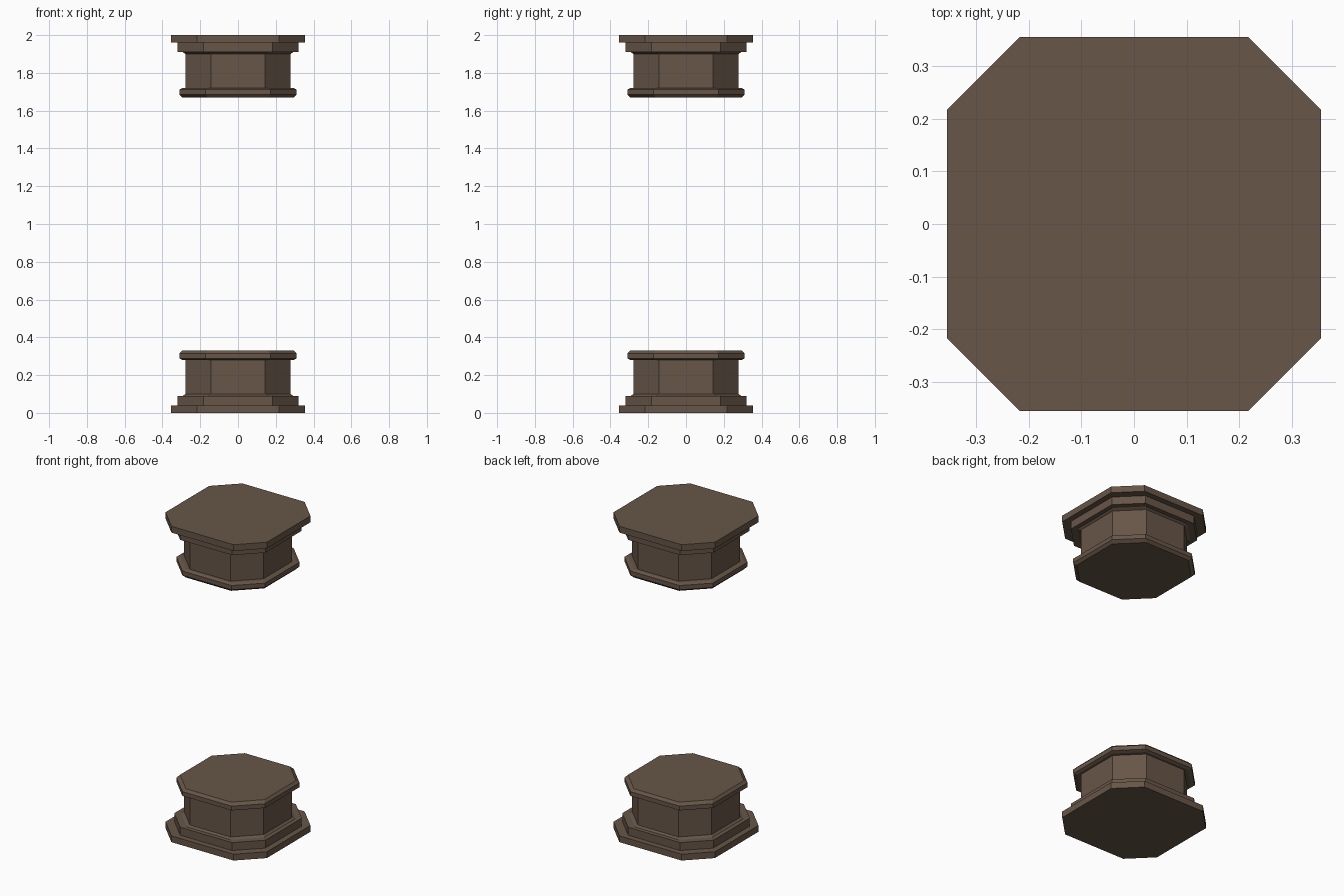
import bpy
import bmesh
from mathutils import Matrix, Vector
from math import pi

cube = bpy.data.objects.get("Cube")
if cube:
    bpy.data.objects.remove(cube)

HEIGHT = 2.0
CORNER = 0.137  # corner cut, equal on every tier

brown = bpy.data.materials.new("dark brown stone")
brown.use_nodes = True
colour = (0.135, 0.092, 0.064, 1)
brown.diffuse_color = colour
brown.node_tree.nodes["Principled BSDF"].inputs["Base Color"].default_value = colour


def octagon(bm, half, z):
    """Ring of a square with cut corners, counter-clockwise."""
    s = half - CORNER
    ring = []
    for quarter in range(4):
        turn = Matrix.Rotation(quarter * pi / 2, 3, "Z")
        for y in (-s, s):
            ring.append(bm.verts.new(turn @ Vector((half, y, z))))
    return ring


def tier(name, profile, flip):
    """Loft octagons through (half width, height) pairs."""
    bm = bmesh.new()
    rings = [octagon(bm, h, HEIGHT - z if flip else z) for h, z in profile]
    for low, high in zip(rings, rings[1:]):
        for i in range(8):
            j = (i + 1) % 8
            bm.faces.new((low[i], low[j], high[j], high[i]))
    bm.faces.new(rings[0])
    bm.faces.new(rings[-1])
    bmesh.ops.recalc_face_normals(bm, faces=bm.faces)
    mesh = bpy.data.meshes.new(name)
    bm.to_mesh(mesh)
    bm.free()
    mesh.materials.append(brown)
    bpy.context.collection.objects.link(bpy.data.objects.new(name, mesh))


# Tiers from the outer plate inwards, shared by the base and the capital
TIERS = {
    "plate": [(0.355, 0), (0.355, 0.04)],
    "step": [(0.319, 0.04), (0.319, 0.09)],
    "drum": [(0.292, 0.09), (0.279, 0.1), (0.279, 0.28)],
    "collar": [(0.295, 0.28), (0.31, 0.288), (0.31, 0.315), (0.295, 0.331)],
}
for end, flip in (("base", False), ("capital", True)):
    for part, profile in TIERS.items():
        tier(f"{end}_{part}", profile, flip)
